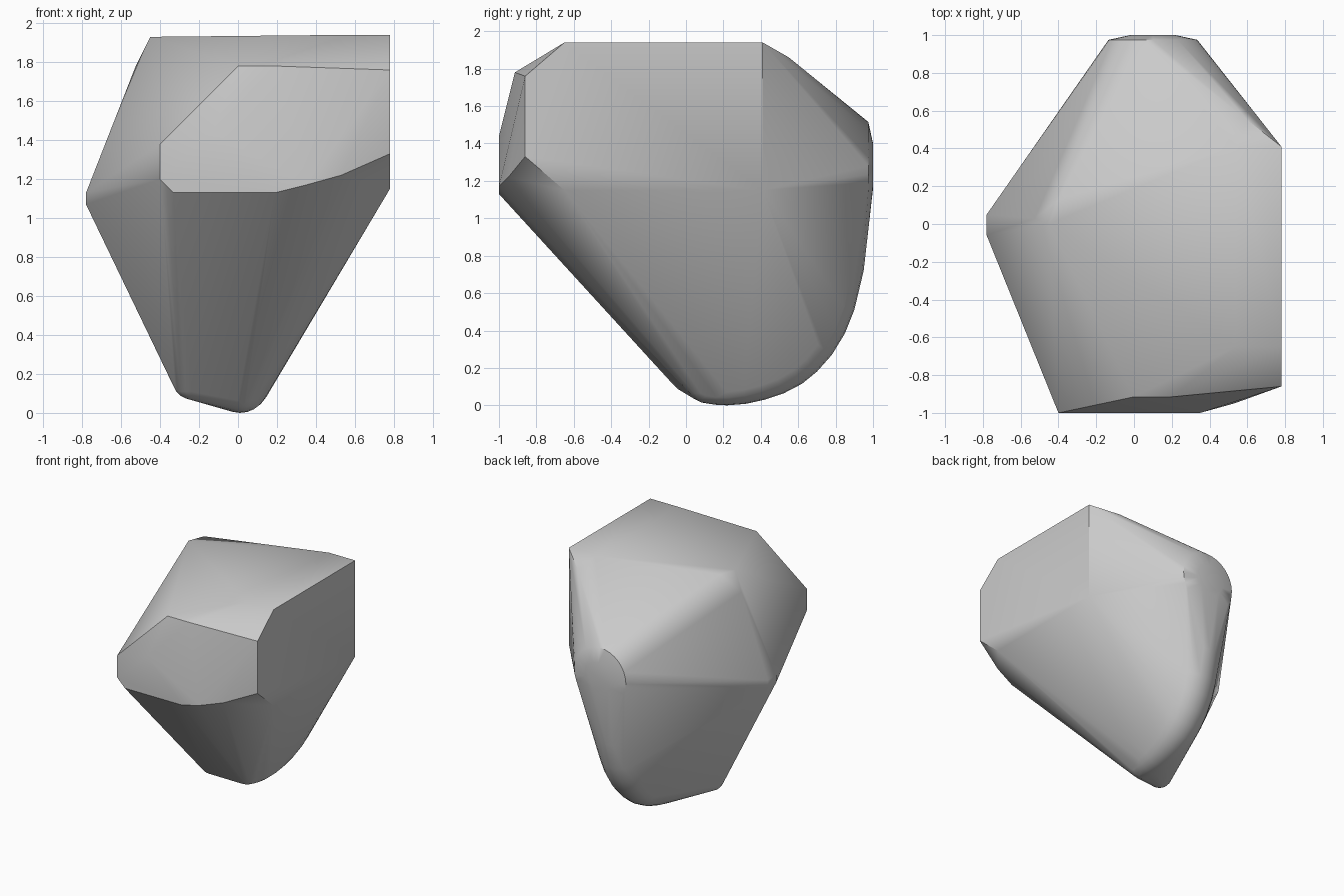
import bpy, bmesh, math
from mathutils import Vector

cube = bpy.data.objects.get("Cube")
if cube:
    bpy.data.objects.remove(cube, do_unlink=True)

grey = bpy.data.materials.new("stone_grey")
grey.use_nodes = True
grey.diffuse_color = (0.59, 0.59, 0.59, 1)
grey.node_tree.nodes["Principled BSDF"].inputs["Base Color"].default_value = grey.diffuse_color

points = []


def add_ball(centre, radius, steps=16):
    """Points of the lower half of a ball."""
    for i in range(steps):
        a = math.tau * i / steps
        for j in range(6):
            t = math.pi / 2 * j / 5
            points.append(Vector(centre) + radius * Vector(
                (math.cos(t) * math.cos(a), math.cos(t) * math.sin(a), -math.sin(t))))


# Flat side facet
side = [(-.86, 1.76), (-.65, 1.94), (.41, 1.94), (.41, 1.15), (-.65, 1.15), (-.86, 1.33)]
points += [(.78, y, z) for y, z in side]

# Top facet, its front edge and the bevels behind and beside it
points += [(.54, .41, 1.94), (.54, -.65, 1.94), (-.45, 0, 1.93), (-.4, .13, 1.93),
           (-.525, .03, 1.78), (0, -.915, 1.78), (.2, -.915, 1.78), (.6, .55, 1.86)]

# Front facet
front = [(-.4, 1.38), (-.4, 1.2), (-.33, 1.13), (.19, 1.13), (.35, 1.17), (-.13, 1.44)]
points += [(x, -1, z) for x, z in front]
points.append((.53, -.95, 1.22))

# Blunt left corner
points += [(-.78, y, z) for y in (-.06, .05) for z in (1.07, 1.13)]

# Round bevelled boss at the back
for radius, y in ((.12, 1.0), (.235, .975)):
    for i in range(32):
        a = math.tau * i / 32
        points.append((.1 + radius * math.cos(a), y, 1.28 + radius * math.sin(a)))

# Rounded keel: half circles swept along a curve, growing towards the back
keel = [(.1, .012), (.16, .003), (.22, 0), (.32, .008), (.42, .03), (.52, .063), (.62, .115),
        (.7, .18), (.78, .27), (.85, .385), (.9, .51), (.95, .72)]
last = len(keel) - 1
for k, p in enumerate(keel):
    tangent = (Vector(keel[min(k + 1, last)]) - Vector(keel[max(k - 1, 0)])).normalized()
    inward = Vector((-tangent.y, tangent.x))
    radius = .13 + .07 * k / last
    for i in range(13):
        a = math.pi * i / 12
        q = Vector(p) + inward * radius * (1 - math.sin(a))
        points.append((.06 * k / last + radius * math.cos(a), q.x, q.y))

# Rounded front end of the keel and lower left corner
add_ball((0, .12, .14), .13)
add_ball((-.24, .01, .165), .095)

# Wrap everything in one convex skin
bm = bmesh.new()
for p in points:
    bm.verts.new(p)
hull = bmesh.ops.convex_hull(bm, input=bm.verts[:])
loose = {g for g in hull["geom_interior"] + hull["geom_unused"]
         if isinstance(g, bmesh.types.BMVert)}
bmesh.ops.delete(bm, geom=list(loose), context='VERTS')
bmesh.ops.dissolve_limit(bm, angle_limit=math.radians(0.5), verts=bm.verts[:], edges=bm.edges[:])
bmesh.ops.recalc_face_normals(bm, faces=bm.faces[:])
mesh = bpy.data.meshes.new("boulder")
bm.to_mesh(mesh)
bm.free()
mesh.materials.append(grey)
boulder = bpy.data.objects.new("boulder", mesh)
bpy.context.collection.objects.link(boulder)

bpy.context.view_layer.objects.active = boulder
boulder.select_set(True)
bpy.ops.object.shade_smooth_by_angle(angle=math.radians(35))
